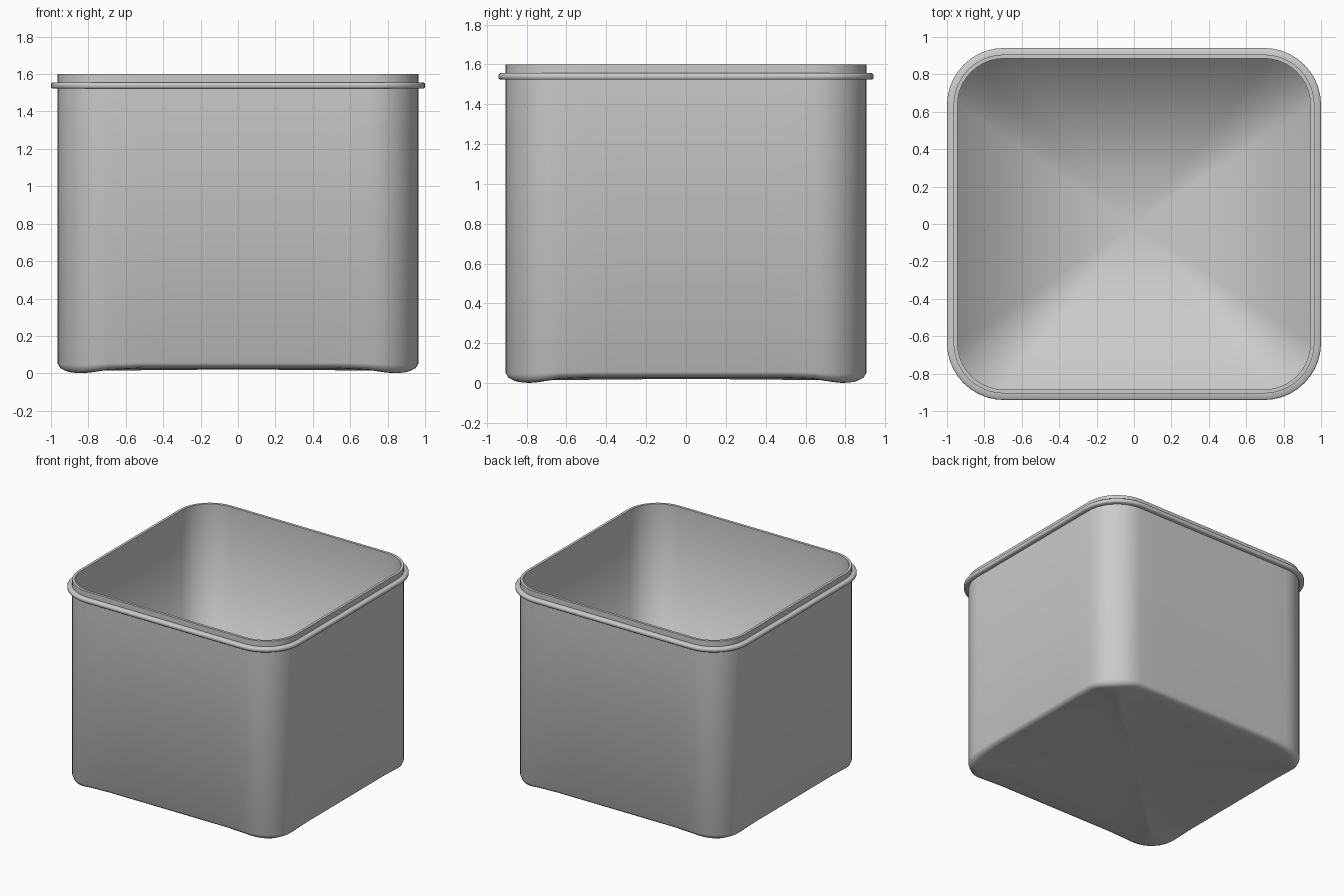
import bpy, bmesh, math

cube = bpy.data.objects.get("Cube")
if cube:
    bpy.data.objects.remove(cube, do_unlink=True)

HX, HY, RADIUS = 0.965, 0.906, 0.27   # outer wall half sizes and corner radius
ARC, SIDE = 10, 8                     # steps per corner and per straight side
LIFT = 0.027                          # how far the base rises between the corners

grey = bpy.data.materials.new("light grey plastic")
grey.use_nodes = True
grey.diffuse_color = (0.6, 0.6, 0.6, 1)
grey.node_tree.nodes["Principled BSDF"].inputs["Base Color"].default_value = (0.6, 0.6, 0.6, 1)


def outline(inset):
    """Rounded rectangle, inset from the outer wall."""
    r = max(RADIUS - inset, 0.03)
    cx, cy = HX - inset - r, HY - inset - r
    corners = []
    for i, (sx, sy) in enumerate(((1, 1), (-1, 1), (-1, -1), (1, -1))):
        angles = [math.pi / 2 * (i + k / ARC) for k in range(ARC + 1)]
        corners.append([(sx * cx + r * math.cos(a), sy * cy + r * math.sin(a)) for a in angles])
    points = []
    for i, arc in enumerate(corners):
        (ax, ay), (bx, by) = arc[-1], corners[(i + 1) % 4][0]
        points += arc
        points += [(ax + (bx - ax) * k / SIDE, ay + (by - ay) * k / SIDE) for k in range(1, SIDE)]
    return points


def base_lift(x, y):
    """Zero at the four corner feet, rising smoothly to LIFT along the sides."""
    m = min(abs(x) / HX, abs(y) / HY)
    t = min(max((m - 0.62) / 0.27, 0), 1)
    return LIFT * (1 - t * t * (3 - 2 * t))


def loft(name, profile, closed=False, sharp=180):
    """Joins rounded rectangles given as (inset, height, lift share)."""
    bm = bmesh.new()
    rings = []
    for inset, z, share in profile:
        rings.append([bm.verts.new((x, y, z + share * base_lift(x, y)))
                      for x, y in outline(inset)])
    pairs = list(zip(rings, rings[1:]))
    if closed:
        pairs.append((rings[-1], rings[0]))
    for low, high in pairs:
        for i in range(len(low)):
            j = (i + 1) % len(low)
            bm.faces.new((low[i], low[j], high[j], high[i]))
    if not closed:
        # underside and inner floor, each as a fan
        for ring in (rings[0], rings[-1]):
            z = sum(v.co.z for v in ring) / len(ring)
            hub = bm.verts.new((0, 0, z))
            for i in range(len(ring)):
                bm.faces.new((hub, ring[i], ring[(i + 1) % len(ring)]))
    bmesh.ops.recalc_face_normals(bm, faces=bm.faces)
    for f in bm.faces:
        f.smooth = True
    for e in bm.edges:
        if e.calc_face_angle(0) > math.radians(sharp):
            e.smooth = False
    mesh = bpy.data.meshes.new(name)
    bm.to_mesh(mesh)
    bm.free()
    mesh.materials.append(grey)
    obj = bpy.data.objects.new(name, mesh)
    bpy.context.collection.objects.link(obj)
    return obj


# Tub: underside, rounded foot edge, outer wall, lip, inner wall, floor
tub = loft("tub", [
    (0.22, 0.0, 1), (0.06, 0.0, 1), (0.035, 0.003, 1), (0.012, 0.016, 0.8),
    (0.0, 0.045, 0.4), (0.0, 1.6, 0), (0.021, 1.6, 0), (0.021, 0.05, 0),
])
# Keep the lip crisp while the floor blends softly into the walls
for edge in tub.data.edges:
    if all(tub.data.vertices[v].co.z > 1.59 for v in edge.vertices):
        edge.use_edge_sharp = True

# Rim: rounded band round the outside just below the lip
loft("rim_band", [
    (0.005, 1.523, 0), (-0.028, 1.523, 0), (-0.035, 1.530, 0),
    (-0.035, 1.549, 0), (-0.028, 1.556, 0), (0.005, 1.556, 0),
], closed=True, sharp=60)
